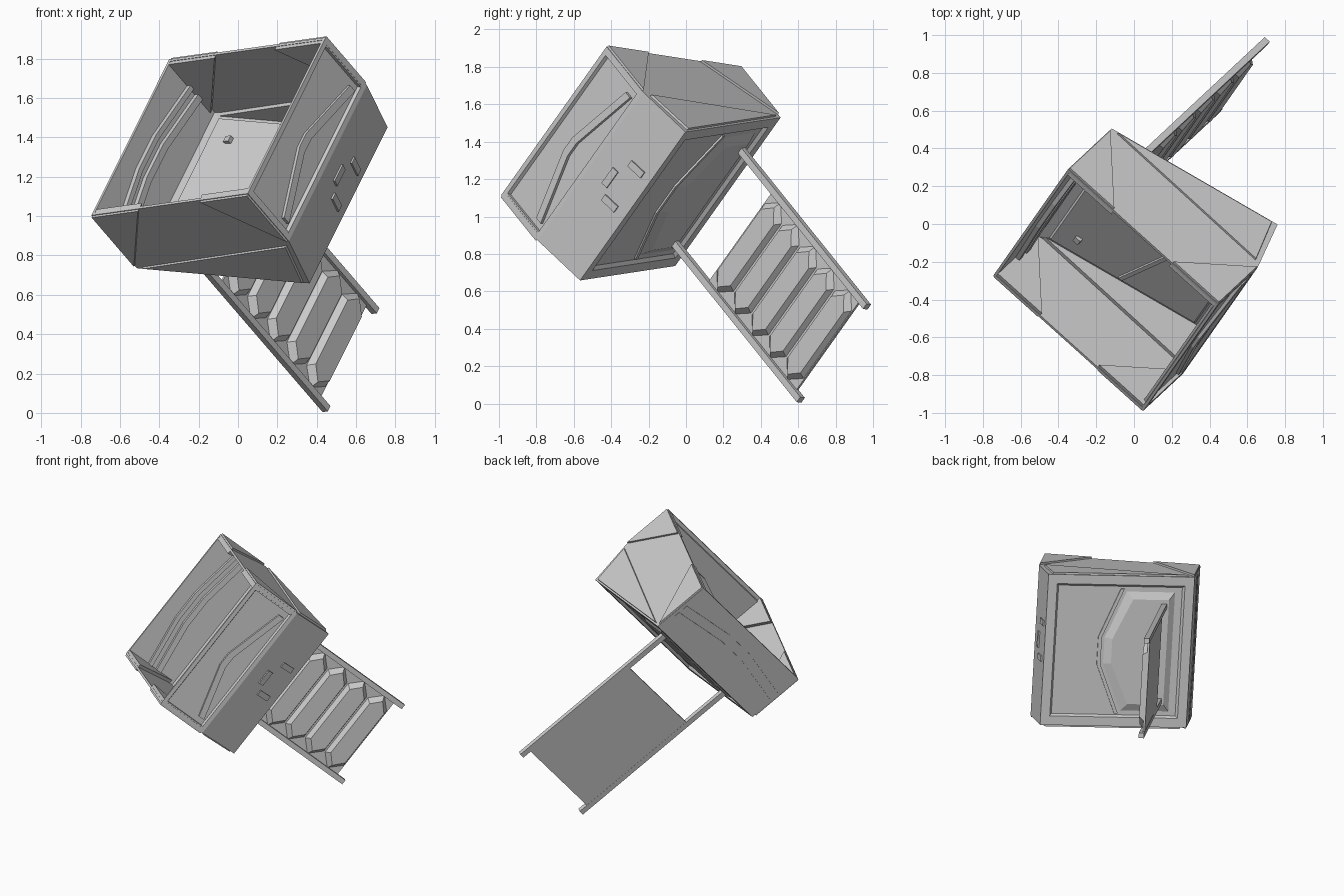
import bpy, bmesh
from mathutils import Vector, Matrix

if "Cube" in bpy.data.objects:
    bpy.data.objects.remove(bpy.data.objects["Cube"])

# Local frame of the tilted pod: X across the mouth, Y into the depth, Z up the mouth
U = Vector((0.79, -0.71, 0.11)).normalized()
V = Vector((0.40, 0.58, 0.81))
V = (V - U * V.dot(U)).normalized()
D = V.cross(U)
FRAME = Matrix.Translation((-0.75, -0.28, 0.995)) @ Matrix((U, D, V)).transposed().to_4x4()
W = 1.075
BACK_Y, SIDE_Y, TIP_Y = 0.415, 0.375, 0.69
BACK_X = Vector((0.98, TIP_Y - BACK_Y, 0)).normalized()
BACK_N = Vector((-BACK_X.y, BACK_X.x, 0))


def finish(name, bm):
    me = bpy.data.meshes.new(name)
    bm.to_mesh(me)
    bm.free()
    ob = bpy.data.objects.new(name, me)
    ob.matrix_world = FRAME
    bpy.context.collection.objects.link(ob)
    return ob


def loft_bm(base, top):
    """Closed solid between two matching outlines."""
    bm = bmesh.new()
    a = [bm.verts.new(p) for p in base]
    b = [bm.verts.new(p) for p in top]
    bm.faces.new(a)
    bm.faces.new(b)
    for i in range(len(a)):
        j = (i + 1) % len(a)
        bm.faces.new((a[i], a[j], b[j], b[i]))
    bmesh.ops.recalc_face_normals(bm, faces=bm.faces)
    return bm


def loft(name, base, top):
    return finish(name, loft_bm(base, top))


def box(name, lo, hi):
    pts = [(0, 0), (1, 0), (1, 1), (0, 1)]
    f = lambda z: [(hi[0] if i else lo[0], hi[1] if j else lo[1], z) for i, j in pts]
    return loft(name, f(lo[2]), f(hi[2]))


# Wedge shell, open at the mouth, with recessed side and back panels
profile = [(0, 0), (W, 0), (W, SIDE_Y), (0.98, TIP_Y), (0, BACK_Y)]
z0, z1 = 0.012, W - 0.012
bm = loft_bm([(x, y, z0) for x, y in profile], [(x, y, z1) for x, y in profile])
bm.normal_update()
mouth = [f for f in bm.faces if f.normal.y < -0.9]
bmesh.ops.delete(bm, geom=mouth, context='FACES_ONLY')
sides = [f for f in bm.faces if f.normal.x > 0.99]
back = [f for f in bm.faces if f.normal.y > 0.9]
bmesh.ops.inset_individual(bm, faces=sides, thickness=0.04, depth=0)
bmesh.ops.inset_individual(bm, faces=sides, thickness=0.012, depth=-0.018)
bmesh.ops.inset_individual(bm, faces=back, thickness=0.09, depth=0)
bmesh.ops.inset_individual(bm, faces=back, thickness=0.02, depth=-0.02)
shell = finish("pod_shell", bm)
mod = shell.modifiers.new("wall", 'SOLIDIFY')
mod.thickness = 0.022
mod.offset = -1

# Corner gussets and rear plates, running through the top and bottom walls
gussets = {"left_gusset": [(0, 0), (0.33, 0), (0, 0.40)],
           "right_gusset": [(0.74, 0), (W, 0), (W, SIDE_Y)],
           "rear_plate": [(0.02, 0.41), (1.05, 0.40), (0.96, 0.675)]}
for side, za, zb in (("lower", 0.0, 0.05), ("upper", W, W - 0.05)):
    for name, poly in gussets.items():
        c = sum((Vector(p) for p in poly), Vector((0, 0))) / 3
        outer = [c + (Vector(p) - c) * 0.96 for p in poly]
        loft(f"{side}_{name}", [(x, y, za) for x, y in outer], [(x, y, zb) for x, y in poly])

# Bent ribs: one bold chevron on the right wall, gentle double ribs on the left
left_bend = [(0.28, 0.03), (0.22, 0.42), (0.22, 0.64), (0.28, 1.04)]
right_bend = [(0.325, 0.09), (0.21, 0.47), (0.21, 0.56), (0.325, 0.98)]
for name, xa, xb, bend, shift, width in (("left_rib_rear", -0.004, 0.04, left_bend, 0, 0.04),
                                         ("left_rib_front", -0.004, 0.04, left_bend, -0.08, 0.03),
                                         ("right_chevron", W - 0.055, W, right_bend, 0, 0.045)):
    for i in range(3):
        (y0, e0), (y1, e1) = bend[i], bend[i + 1]
        q = [(y0 + shift, e0), (y1 + shift, e1), (y1 + shift - width, e1), (y0 + shift - width, e0)]
        loft(f"{name}_{i}", [(xa, y, z) for y, z in q], [(xb, y, z) for y, z in q])

# Small raised tabs on the tapered side
taper = Vector((0.98 - W, TIP_Y - SIDE_Y, 0)).normalized()
out = Vector((taper.y, -taper.x, 0))
for i, (c, e, dc, de) in enumerate(((0.50, 0.57, 0.02, 0.055), (0.59, 0.71, 0.05, 0.02),
                                    (0.58, 0.46, 0.05, 0.02))):
    mid = Vector((W, SIDE_Y, 0)) + taper * (c - SIDE_Y) / taper.y
    q = [mid + taper * s * dc + Vector((0, 0, e + t * de)) for s, t in ((-1, -1), (1, -1), (1, 1), (-1, 1))]
    loft(f"side_tab_{i}", [p - out * 0.01 for p in q], [p + out * 0.01 for p in q])


def back_pt(a, e, h):
    return Vector((0, BACK_Y, 0)) + BACK_X * a + BACK_N * h + Vector((0, 0, e))


# Chevron plate on the back wall with edge bars
chevron = [(0.11, 0.1), (0.48, 0.1), (0.62, 0.44), (0.62, 0.63), (0.48, 0.97), (0.11, 0.97)]
crown = [(0.17, 0.17), (0.42, 0.17), (0.55, 0.45), (0.55, 0.62), (0.42, 0.90), (0.17, 0.90)]
loft("back_chevron_plate", [back_pt(a, e, -0.03) for a, e in chevron],
     [back_pt(a, e, 0.005) for a, e in crown])
for i in range(1, 4):
    (a0, e0), (a1, e1) = chevron[i], chevron[i + 1]
    q = [(a0, e0), (a1, e1), (a1 + 0.025, e1), (a0 + 0.025, e0)]
    loft(f"back_chevron_bar_{i}", [back_pt(a, e, -0.055) for a, e in q], [back_pt(a, e, -0.01) for a, e in q])

# Twin rails reaching out behind the pod
for name, z in (("lower_rail", 0.195), ("upper_rail", 0.855)):
    box(name, (0.175, 0.41, z - 0.018), (0.211, 1.765, z + 0.018))

# Flat panel with five stepped hexagonal ridges
PY0, PY1, N = 0.80, 1.70, 5
box("panel_sheet", (0.176, PY0, 0.2), (0.19, PY1, 0.85))
pitch = (PY1 - PY0) / N


def hexagon(x, y0, y1, zin, tip):
    m = (y0 + y1) / 2
    lo, hi = 0.205 + zin, 0.845 - zin
    return [(x, m, lo), (x, y1, lo + tip), (x, y1, hi - tip), (x, m, hi), (x, y0, hi - tip), (x, y0, lo + tip)]


for i in range(N):
    y = PY0 + i * pitch
    loft(f"panel_ridge_{i}", hexagon(0.188, y + 0.005, y + pitch - 0.005, 0.0, 0.08),
         hexagon(0.222, y + 0.03, y + pitch - 0.02, 0.04, 0.065))
